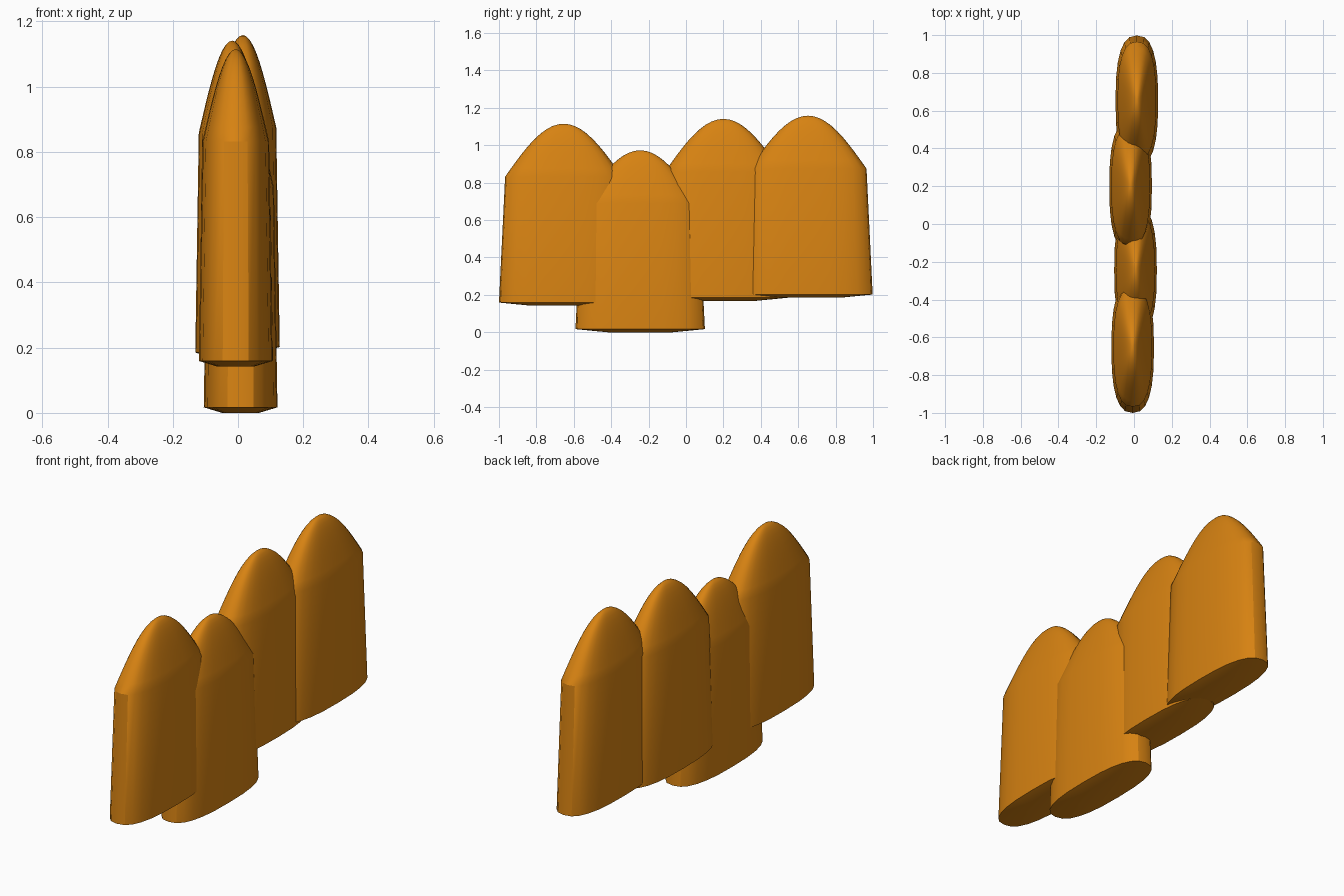
import bpy, bmesh, math

if "Cube" in bpy.data.objects:
    bpy.data.objects.remove(bpy.data.objects["Cube"])

mat = bpy.data.materials.new("amber_orange")
mat.diffuse_color = (0.68, 0.225, 0.006, 1)
mat.use_nodes = True
mat.node_tree.nodes["Principled BSDF"].inputs["Base Color"].default_value = mat.diffuse_color

SEG = 24
HX, HY = 0.113, 0.346        # half sizes at the base
SHOULDER, HEIGHT, TAPER = 0.69, 0.973, 0.905


def ring(bm, s, z):
    # rounded, slightly squared oval
    e = 2 / 2.6
    vs = []
    for i in range(SEG):
        a = 2 * math.pi * i / SEG
        c, n = math.cos(a), math.sin(a)
        vs.append(bm.verts.new((s * HX * math.copysign(abs(c) ** e, c),
                                s * HY * math.copysign(abs(n) ** e, n), z)))
    return vs


def plate(name, x, y, z):
    bm = bmesh.new()
    # shallow domed base, tapering body, then cosine-shaped tip
    levels = [(0.5, 0.0), (1.0, 0.017), (TAPER, SHOULDER)]
    for k in range(1, 10):
        s = 1 - k / 10
        levels.append((s * TAPER, SHOULDER + (HEIGHT - SHOULDER) * math.cos(s * math.pi / 2)))
    rings = [ring(bm, s, h) for s, h in levels]
    for a, b in zip(rings, rings[1:]):
        for i in range(SEG):
            j = (i + 1) % SEG
            bm.faces.new((a[i], a[j], b[j], b[i]))
    bm.faces.new(rings[0][::-1])
    tip = bm.verts.new((0, 0, HEIGHT))
    for i in range(SEG):
        bm.faces.new((rings[-1][i], rings[-1][(i + 1) % SEG], tip))
    me = bpy.data.meshes.new(name)
    bm.to_mesh(me)
    bm.free()
    me.materials.append(mat)
    ob = bpy.data.objects.new(name, me)
    bpy.context.collection.objects.link(ob)
    ob.location = (x, y, z)
    bpy.ops.object.select_all(action='DESELECT')
    ob.select_set(True)
    bpy.context.view_layer.objects.active = ob
    bpy.ops.object.shade_smooth_by_angle(angle=math.radians(30))


# four overlapping pointed plates in a row
plate("front_plate", -0.007, -0.654, 0.142)
plate("low_plate", 0.008, -0.245, 0.0)
plate("middle_plate", -0.018, 0.2, 0.168)
plate("back_plate", 0.015, 0.652, 0.185)
